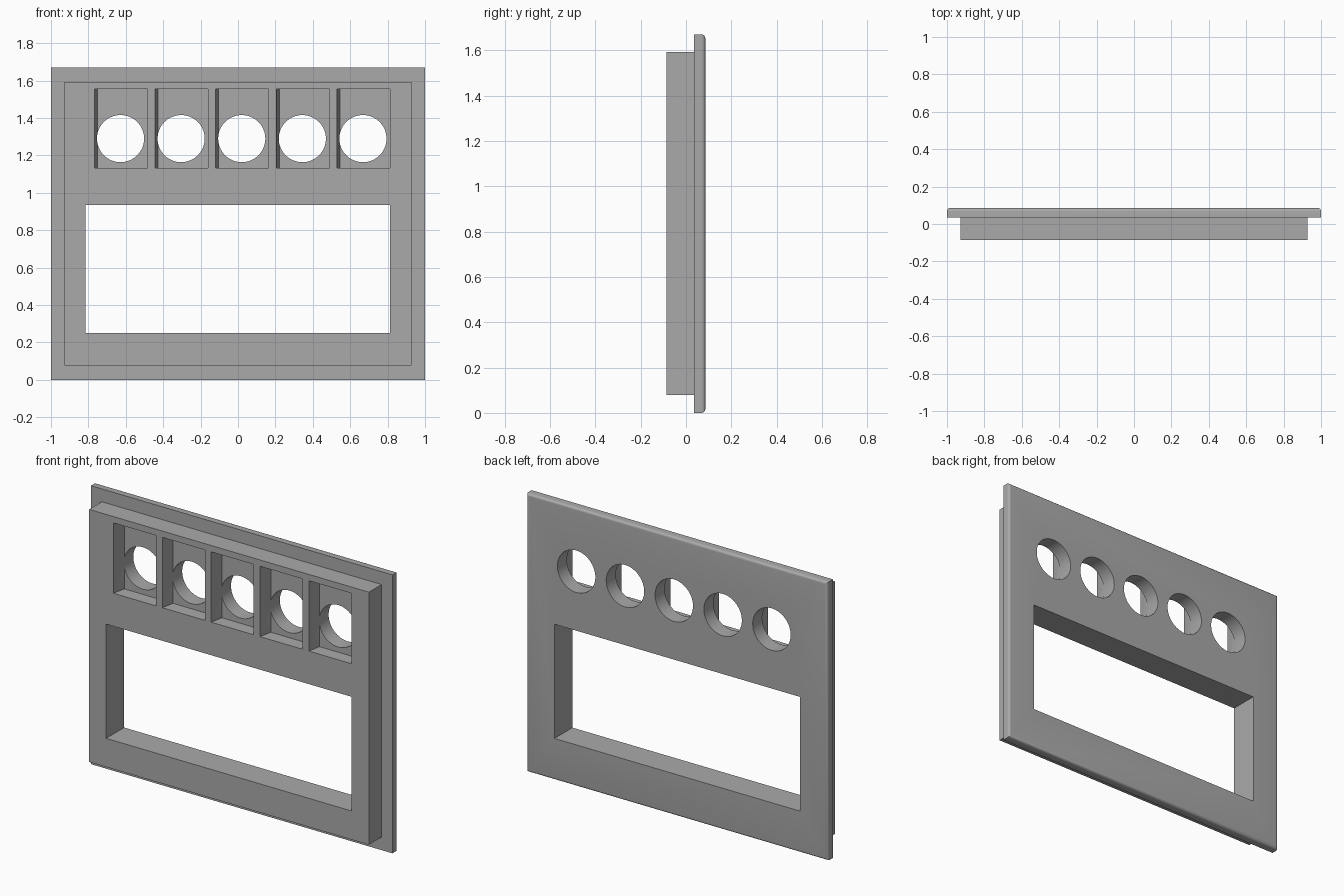
import bpy, bmesh, math
from mathutils import Matrix

cube = bpy.data.objects.get("Cube")
if cube:
    bpy.data.objects.remove(cube, do_unlink=True)

grey = bpy.data.materials.new("plain grey")
grey.use_nodes = True
colour = (0.4, 0.4, 0.4, 1)
grey.diffuse_color = colour
grey.node_tree.nodes["Principled BSDF"].inputs["Base Color"].default_value = colour


def finish(name, bm):
    bmesh.ops.recalc_face_normals(bm, faces=bm.faces)
    mesh = bpy.data.meshes.new(name)
    bm.to_mesh(mesh)
    bm.free()
    mesh.materials.append(grey)
    obj = bpy.data.objects.new(name, mesh)
    bpy.context.collection.objects.link(obj)
    return obj


def box(name, x, y, z, slant=0, bevel=0):
    """Box from ranges; slant moves the rear of the -x wall inward."""
    bm = bmesh.new()
    bmesh.ops.create_cube(bm, size=1)
    for v in bm.verts:
        rear, low_x = v.co.y > 0, v.co.x < 0
        v.co = (x[v.co.x > 0], y[rear], z[v.co.z > 0])
        if rear and low_x:
            v.co.x += slant
    if bevel:
        rim = [e for e in bm.edges if all(v.co.y > y[1] - 0.001 for v in e.verts)]
        bmesh.ops.bevel(bm, geom=rim, offset=bevel, segments=5, profile=0.5, affect='EDGES')
    return finish(name, bm)


def cylinder(name, x, z, radius):
    bm = bmesh.new()
    bmesh.ops.create_cone(bm, cap_ends=True, segments=64, radius1=radius, radius2=radius,
                          depth=1, matrix=Matrix.Translation((x, 0, z))
                          @ Matrix.Rotation(math.pi / 2, 4, 'X'))
    return finish(name, bm)


def combine(target, tool, operation):
    mod = target.modifiers.new(operation.lower(), 'BOOLEAN')
    mod.operation, mod.object, mod.solver = operation, tool, 'EXACT'
    bpy.ops.object.select_all(action='DESELECT')
    bpy.context.view_layer.objects.active = target
    target.select_set(True)
    bpy.ops.object.modifier_apply(modifier=mod.name)
    bpy.data.objects.remove(tool, do_unlink=True)


# Flange plate with rounded rear rim, fused to the raised front block
panel = box("panel_frame", (-1, 1), (0.035, 0.085), (0, 1.67), bevel=0.016)
block = box("front_block", (-0.928, 0.928), (-0.085, 0.045), (0.078, 1.593))
combine(panel, block, 'UNION')

# Large rectangular window
combine(panel, box("window_cutter", (-0.815, 0.813), (-0.5, 0.5), (0.25, 0.935)), 'DIFFERENCE')

# Row of five pockets, each with a round through hole
for i in range(5):
    x = -0.628 + i * 0.324
    pocket = box("pocket_cutter", (x - 0.139, x + 0.144), (-0.085, -0.005), (1.133, 1.555),
                 slant=0.016)
    # Extend the pocket mouth past the front face along its slant
    for v in pocket.data.vertices:
        if v.co.y < -0.05:
            v.co.y -= 0.08
            if v.co.x < x:
                v.co.x -= 0.016
    combine(panel, pocket, 'DIFFERENCE')
    combine(panel, cylinder("hole_cutter", x, 1.29, 0.126), 'DIFFERENCE')

bpy.ops.object.select_all(action='DESELECT')
panel.select_set(True)
bpy.context.view_layer.objects.active = panel
bpy.ops.object.shade_smooth_by_angle(angle=math.radians(30))
